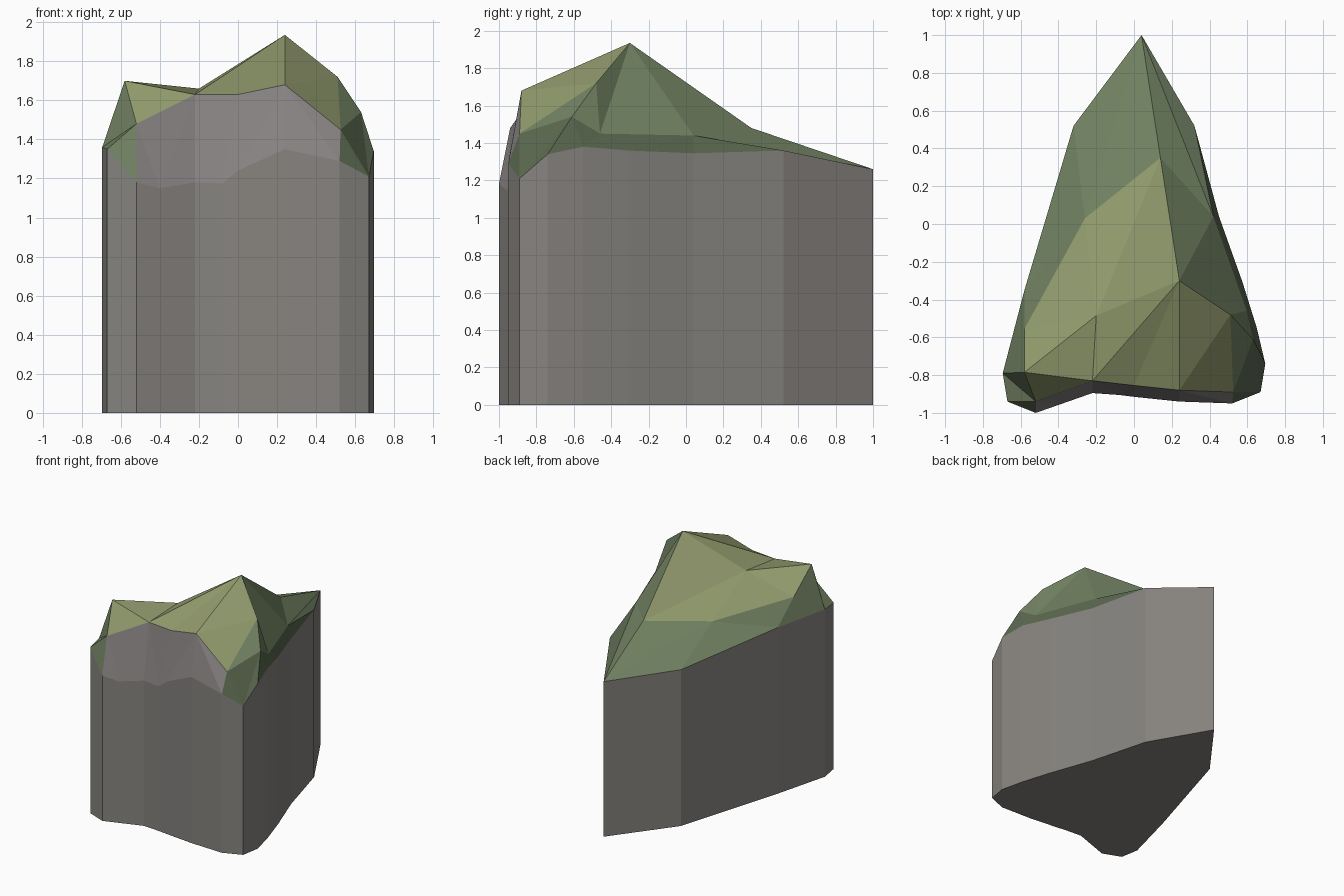
import bpy
from mathutils import Vector
from mathutils.geometry import delaunay_2d_cdt

if "Cube" in bpy.data.objects:
    bpy.data.objects.remove(bpy.data.objects["Cube"])

# Rim of the vertical wall, clockwise from the back tip
rim = [
    ("tip", .04, 1, 1.26), ("e1", .32, .52, 1.36), ("e2", .45, .04, 1.345),
    ("e3", .575, -.31, 1.36), ("e4", .65, -.55, 1.38), ("N", .695, -.74, 1.34),
    ("M", .67, -.89, 1.21), ("P", .52, -.95, 1.29), ("f1", .24, -.94, 1.35),
    ("f2", 0, -.915, 1.24), ("f3", -.08, -.905, 1.175), ("f4", -.22, -.895, 1.18),
    ("f5", -.4, -.958, 1.15), ("Pf", -.52, -1, 1.18), ("Q", -.67, -.94, 1.35),
    ("R", -.695, -.79, 1.36), ("S", -.58, -.35, 1.35), ("U", -.32, .52, 1.27),
]
# Upper edge of the front cliff
brow = [("Lf", -.52, -.94, 1.48), ("H", -.22, -.83, 1.63), ("m", 0, -.855, 1.63),
        ("T", .24, -.88, 1.68), ("L", .525, -.89, 1.45)]
# Peaks and hollows of the grassy top
hills = [
    ("A", .24, -.30, 1.935), ("B", .51, -.48, 1.72), ("C", .63, -.61, 1.54),
    ("D", .14, .35, 1.48), ("E", .42, .04, 1.44), ("K", .597, -.46, 1.45),
    ("F", -.58, -.785, 1.70), ("G", -.20, -.485, 1.66),
    ("I", -.58, -.555, 1.52), ("J", -.26, .03, 1.46),
]
# Ridges and valleys that the surface has to follow
creases = ["Lf H m T L", "Lf F H G F I J D tip J G D A G", "G I", "A H", "A m", "A T B A K E D",
           "A E tip", "K B C K", "B L C M", "C N", "F R Lf Q", "R I S J", "J U", "Lf Pf", "L P", "L M"]

points = rim + brow + hills
names = [p[0] for p in points]
coords = [Vector(p[1:]) for p in points]
edges = []
for path in creases:
    ids = [names.index(n) for n in path.split()]
    edges += list(zip(ids, ids[1:]))

# Triangulate the plan, then lift it to the heights
n = len(rim)
_, _, tris, source, _, _ = delaunay_2d_cdt(
    [c.xy for c in coords], edges, [list(range(n))], 1, 1e-5)
tris = [[source[i][0] for i in t] for t in tris]
tris = [t if (coords[t[1]] - coords[t[0]]).cross(coords[t[2]] - coords[t[0]]).z > 0
        else t[::-1] for t in tris]

# Sort the triangles into cliff, sunny meadow, mossy slopes and dark right verge
front = set("P f1 f2 f3 f4 f5 Pf Lf H m T L".split())
sunny = set("A T H m F G I J D B L Lf".split())
verge = set("tip e1 e2 e3 e4 N M P L C K E".split())
groups = {"cliff": [], "meadow": [], "moss_slopes": [], "right_verge": []}
for t in tris:
    used = {names[i] for i in t}
    if used <= front:
        groups["cliff"].append(t)
    elif used <= sunny:
        groups["meadow"].append(t)
    elif used <= verge:
        groups["right_verge"].append(t)
    else:
        groups["moss_slopes"].append(t)


def add_part(name, verts, faces, color):
    """Make one object from the faces, keeping only the points they use."""
    used = sorted({i for f in faces for i in f})
    remap = {old: new for new, old in enumerate(used)}
    mesh = bpy.data.meshes.new(name)
    mesh.from_pydata([verts[i] for i in used], [], [[remap[i] for i in f] for f in faces])
    mat = bpy.data.materials.new(name + "_color")
    mat.diffuse_color = color
    mat.use_nodes = True
    mat.node_tree.nodes["Principled BSDF"].inputs["Base Color"].default_value = mat.diffuse_color
    mesh.materials.append(mat)
    bpy.context.collection.objects.link(bpy.data.objects.new(name, mesh))


# Rock base: flat floor and vertical walls
k = len(coords)
base = [Vector((c.x, c.y, 0)) for c in coords[:n]]
walls = [[i, (i + 1) % n, k + (i + 1) % n, k + i] for i in range(n)]
floor = [list(range(k, k + n))]
add_part("rock_base", coords + base, walls + floor, (.24, .228, .212, 1))

# Front cliff and the three shades of grass
add_part("front_cliff", coords, groups["cliff"], (.26, .238, .236, 1))
add_part("meadow", coords, groups["meadow"], (.28, .32, .15, 1))
add_part("moss_slopes", coords, groups["moss_slopes"], (.165, .22, .12, 1))
add_part("right_verge", coords, groups["right_verge"], (.1, .136, .076, 1))
